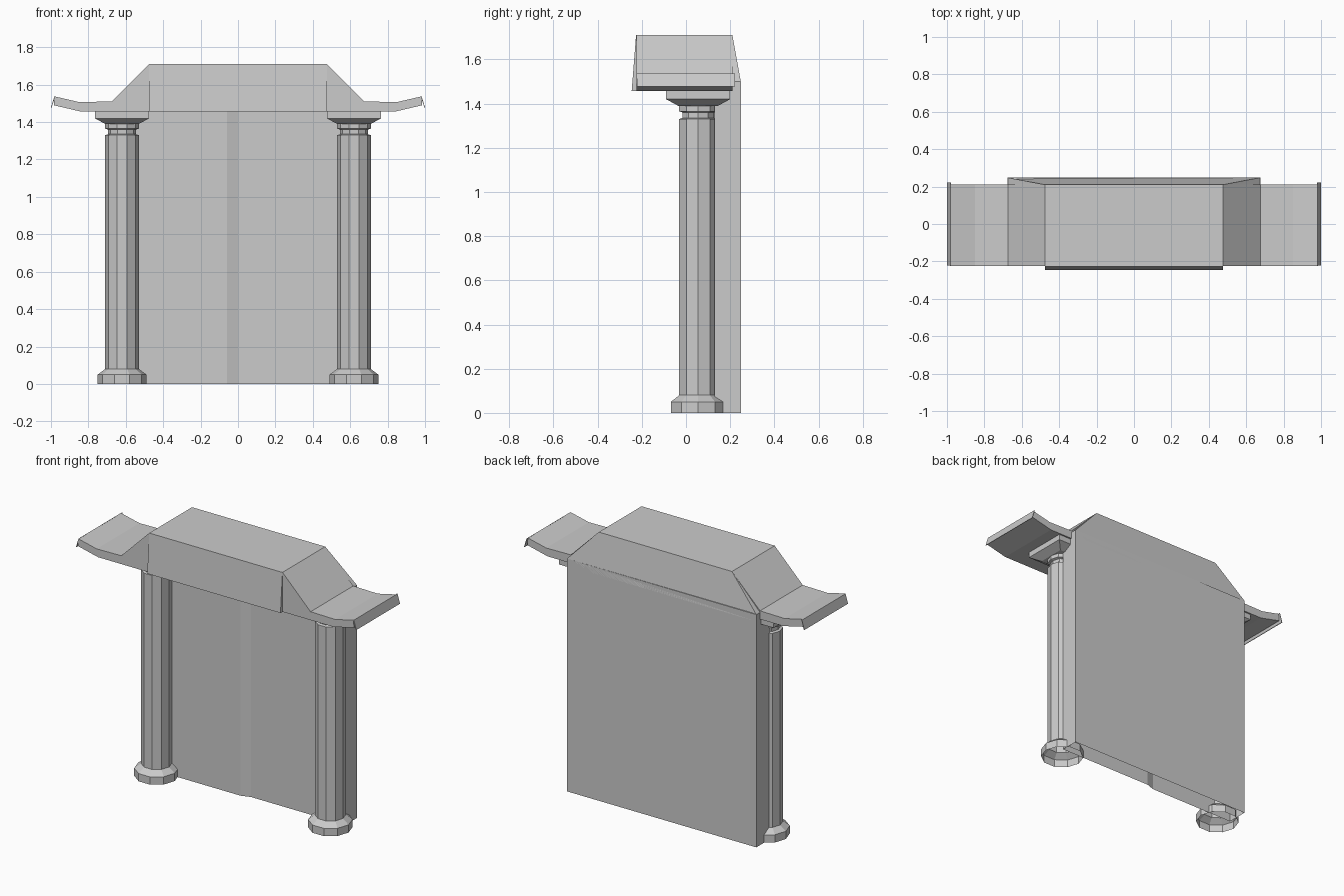
import bpy
import bmesh
from math import cos, sin, pi

if "Cube" in bpy.data.objects:
    bpy.data.objects.remove(bpy.data.objects["Cube"])

stone = bpy.data.materials.new("grey stone")
stone.use_nodes = True
stone.diffuse_color = (0.6, 0.6, 0.6, 1)
stone.node_tree.nodes["Principled BSDF"].inputs["Base Color"].default_value = (0.6, 0.6, 0.6, 1)


def loft(name, rings, cap_start=True, cap_end=True):
    """Skin a list of equal-length point loops into one object."""
    bm = bmesh.new()
    loops = [[bm.verts.new(p) for p in ring] for ring in rings]
    count = len(loops[0])
    for low, high in zip(loops, loops[1:]):
        for i in range(count):
            j = (i + 1) % count
            bm.faces.new((low[i], low[j], high[j], high[i]))
    if cap_start:
        bm.faces.new(loops[0][::-1])
    if cap_end:
        bm.faces.new(loops[-1])
    bmesh.ops.recalc_face_normals(bm, faces=bm.faces)
    mesh = bpy.data.meshes.new(name)
    bm.to_mesh(mesh)
    bm.free()
    mesh.materials.append(stone)
    obj = bpy.data.objects.new(name, mesh)
    bpy.context.collection.objects.link(obj)
    return obj


def mirrored(points):
    """Close a right-hand half outline with its mirror image."""
    return points + [(-x, z) for x, z in reversed(points)]


def circle(x, y, r, z, sides=10):
    return [(x + r * cos(2 * pi * i / sides), y + r * sin(2 * pi * i / sides), z)
            for i in range(sides)]


def square(x, y, h, z):
    return [(x + sx * h, y + sy * h, z) for sx, sy in ((1, 1), (-1, 1), (-1, -1), (1, -1))]


# Columns: ten-sided shaft with an open footed base, a neck groove and a square capital
COLUMN_Y = 0.055
column_profile = [(0.13, 0), (0.13, 0.05), (0.09, 0.08), (0.09, 1.33), (0.075, 1.335),
                  (0.075, 1.36), (0.09, 1.365), (0.09, 1.4)]
for side, x in (("left", 0.62), ("right", -0.62)):
    loft(side + "_column", [circle(x, COLUMN_Y, r, z) for r, z in column_profile],
         cap_start=False)
    loft(side + "_capital", [square(x, COLUMN_Y, h, z)
                             for h, z in ((0.09, 1.39), (0.145, 1.42), (0.145, 1.456))])

# Back wall: hollow, with a shallow step in its front face
wall_plan = [(-0.675, 0.248), (-0.675, 0.11), (-0.06, 0.11),
             (0, 0.13), (0.675, 0.13), (0.675, 0.248)]
loft("back_wall", [[(x, y, z) for x, y in wall_plan] for z in (0, 1.5)], cap_start=False)

# Roof: raised middle with upturned wings
roof_half = [(0.475, 1.71), (0.675, 1.51), (0.85, 1.507), (0.98, 1.537),
             (0.985, 1.49), (0.84, 1.456)]
loft("roof", [[(x, y, z) for x, z in mirrored(roof_half)] for y in (-0.225, 0.21)])

# Sloping rear face of the roof, meeting the top of the wall
rear_half = [(0.475, 1.71), (0.675, 1.5), (0.675, 1.456)]
rear_inner = [(x, 0.2, z) for x, z in mirrored(rear_half)]
rear_outer = [(x, 0.21 if z > 1.6 else 0.248, z) for x, z in mirrored(rear_half)]
loft("roof_rear_slope", [rear_inner, rear_outer])

# Front fascia leaning out at the bottom
fascia_half = [(0.475, 1.71), (0.475, 1.456)]
fascia_inner = [(x, -0.22, z) for x, z in mirrored(fascia_half)]
fascia_outer = [(x, -0.226 if z > 1.6 else -0.246, z) for x, z in mirrored(fascia_half)]
loft("front_fascia", [fascia_inner, fascia_outer])

# Thin drip edges hanging from the wing tips
for side, s in (("left", 1), ("right", -1)):
    edge = [(0.978, 1.537), (0.982, 1.537), (1.0, 1.478), (0.996, 1.478)]
    loft(side + "_drip_edge", [[(s * x, y, z) for x, z in edge] for y in (-0.222, 0.222)])
